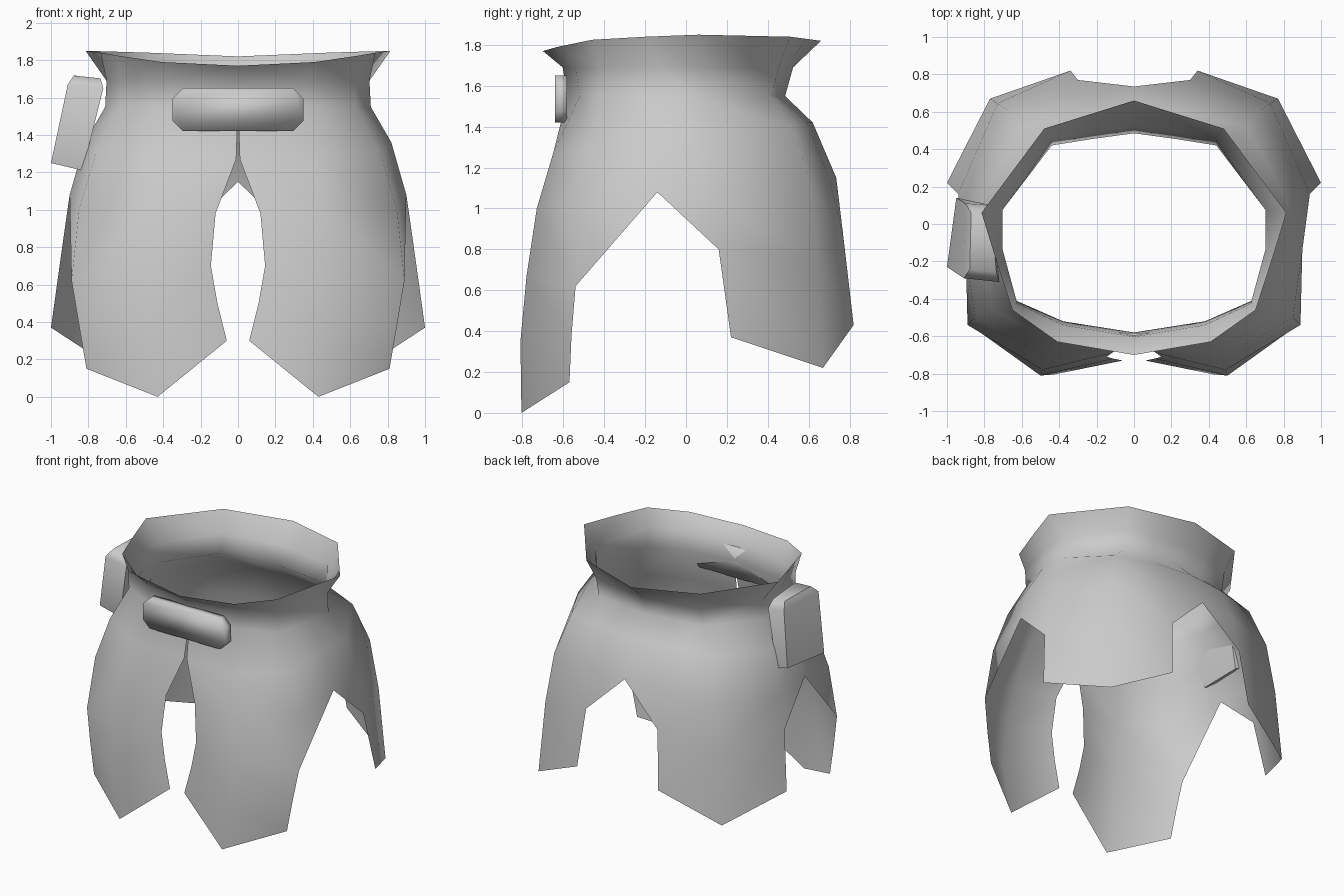
import bpy
import bmesh
import math
from mathutils import Vector

cube = bpy.data.objects.get("Cube")
if cube:
    bpy.data.objects.remove(cube, do_unlink=True)

grey = bpy.data.materials.new("plain grey")
grey.use_nodes = True
colour = (0.6, 0.6, 0.6, 1)
grey.diffuse_color = colour
grey.node_tree.nodes["Principled BSDF"].inputs["Base Color"].default_value = colour


def make_object(name, bm, angle):
    """Turn a bmesh into a smooth shaded object with the grey material."""
    bmesh.ops.recalc_face_normals(bm, faces=bm.faces[:])
    mesh = bpy.data.meshes.new(name)
    bm.to_mesh(mesh)
    bm.free()
    mesh.materials.append(grey)
    obj = bpy.data.objects.new(name, mesh)
    bpy.context.collection.objects.link(obj)
    bpy.ops.object.select_all(action="DESELECT")
    obj.select_set(True)
    bpy.context.view_layer.objects.active = obj
    bpy.ops.object.shade_smooth_by_angle(angle=math.radians(angle))
    return obj


# Left half of the skirt: cloth columns from front slit to back centre, waist to hem
front_edge = [(0, -.58, 1.55), (.01, -.63, 1.27), (.12, -.69, .98),
              (.145, -.71, .7), (.11, -.72, .5), (.06, -.73, .3)]
front_middle = [(.38, -.52, 1.55), (.4, -.65, 1.27), (.45, -.73, 1),
                (.49, -.78, .67), (.5, -.81, .35), (.43, -.805, 0)]
front_outer = [(.63, -.41, 1.55), (.76, -.45, 1.3), (.85, -.5, 1),
               (.89, -.54, .62), (.85, -.56, .38), (.81, -.57, .15)]
side_notch = [(.71, -.13, 1.55), (.82, -.14, 1.36), (.9, -.14, 1.08)]
back_outer = [(.71, .07, 1.54), (.82, .12, 1.36), (.9, .15, 1.05), (.94, .16, .8), (1, .22, .37)]
back_middle = [(.44, .42, 1.55), (.6, .52, 1.4), (.68, .61, 1.12), (.73, .645, .75), (.77, .67, .22)]
back_inner = [(.22, .455, 1.55), (.27, .59, 1.42), (.3, .7, 1.15), (.3, .77, .86), (.34, .82, .43)]
back_notch = [(0, .485, 1.55), (0, .62, 1.42), (0, .735, 1.15)]
columns = [front_edge, front_middle, front_outer, side_notch,
           back_outer, back_middle, back_inner, back_notch]

# Flared top edge of the waistband, one point per column
rim = [(0, -.7, 1.77), (.41, -.63, 1.79), (.65, -.46, 1.825), (.735, -.2, 1.84),
       (.815, .06, 1.85), (.48, .51, 1.84), (.24, .585, 1.83), (0, .66, 1.82)]

bm = bmesh.new()
grid = []
for top, column in zip(rim, columns):
    waist = Vector(column[0])
    stretch = 1.08 if waist.y > 0 else 1.04
    neck = (waist.x * .99, waist.y * stretch, 1.69)
    grid.append([bm.verts.new(p) for p in [top, neck] + column])

# Bridge neighbouring columns; a triangle closes the step beside each notch
for a, b in zip(grid, grid[1:]):
    shared = min(len(a), len(b))
    for i in range(shared - 1):
        bm.faces.new((a[i], b[i], b[i + 1], a[i + 1]))
    if len(a) > shared:
        bm.faces.new((a[shared - 1], b[shared - 1], a[shared]))
    elif len(b) > shared:
        bm.faces.new((a[shared - 1], b[shared - 1], b[shared]))

skirt = make_object("skirt", bm, 80)
mirror = skirt.modifiers.new("mirror", "MIRROR")
mirror.use_axis[0] = True
mirror.merge_threshold = .001

# Buckle: plain octagonal plate
bm = bmesh.new()
half_w, half_h, cut = .35, .115, .055
outline = []
for sx, sz in ((1, 1), (-1, 1), (-1, -1), (1, -1)):
    corner = [(sx * half_w, sz * (half_h - cut)), (sx * (half_w - cut), sz * half_h)]
    outline += corner if sx * sz > 0 else corner[::-1]
back, front = [[bm.verts.new((x, y, 1.535 + z)) for x, z in outline] for y in (-.582, -.64)]
for i in range(len(outline)):
    j = (i + 1) % len(outline)
    bm.faces.new((back[i], back[j], front[j], front[i]))
bm.faces.new(back)
bm.faces.new(front)
make_object("buckle", bm, 100)

# Hip pouch: tapered leaning box with a chamfered lid, on the right side
pouch_base = [(-1, -.23, 1.25), (-.95, .14, 1.26), (-.83, .1, 1.215), (-.83, -.23, 1.21)]
pouch_top = [(-.91, -.29, 1.67), (-.9, .11, 1.67), (-.76, .1, 1.65), (-.72, -.31, 1.65)]
middle = sum((Vector(p) for p in pouch_top), Vector()) / 4
lid = [middle.lerp(Vector(p), .75) + Vector((.01, 0, .05)) for p in pouch_top]
bm = bmesh.new()
layers = [[bm.verts.new(p) for p in layer] for layer in (pouch_base, pouch_top, lid)]
for low, high in zip(layers, layers[1:]):
    for i in range(4):
        j = (i + 1) % 4
        bm.faces.new((low[i], low[j], high[j], high[i]))
bm.faces.new(layers[0])
bm.faces.new(layers[-1])
make_object("hip_pouch", bm, 60)
